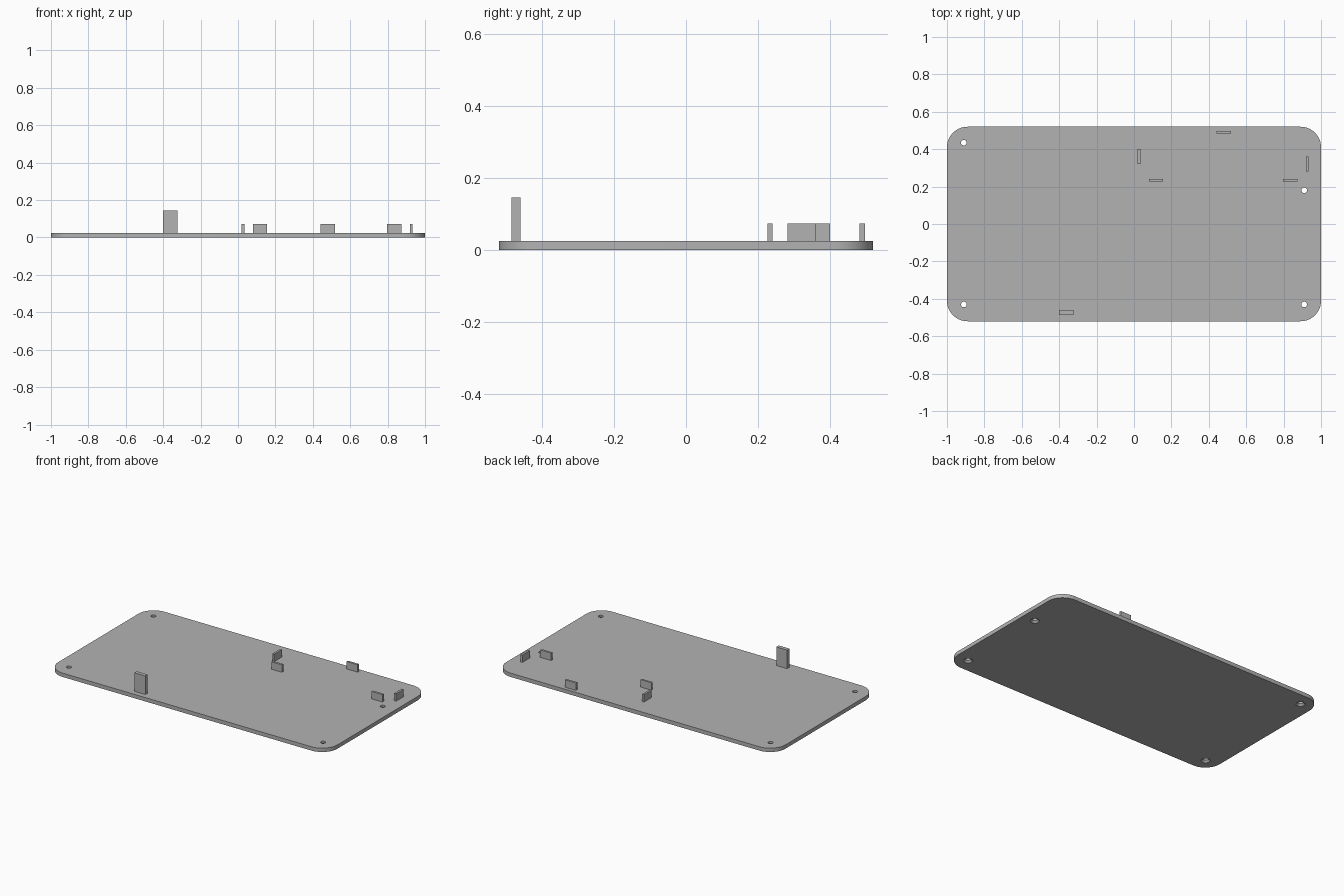
import bpy
import bmesh
from math import cos, sin, pi, radians

default = bpy.data.objects.get("Cube")
if default:
    bpy.data.objects.remove(default, do_unlink=True)

HALF_X, HALF_Y, THICK, CORNER = 1.0, 0.52, 0.025, 0.11

grey = bpy.data.materials.new("light grey plastic")
grey.use_nodes = True
grey.diffuse_color = (0.45, 0.45, 0.45, 1)
grey.node_tree.nodes["Principled BSDF"].inputs["Base Color"].default_value = grey.diffuse_color


def finish(name, bm):
    bmesh.ops.recalc_face_normals(bm, faces=bm.faces)
    mesh = bpy.data.meshes.new(name)
    bm.to_mesh(mesh)
    bm.free()
    mesh.materials.append(grey)
    obj = bpy.data.objects.new(name, mesh)
    bpy.context.collection.objects.link(obj)
    return obj


def stack_rings(bm, rings):
    """Closed solid skinned through matching rings of points."""
    loops = [[bm.verts.new(p) for p in ring] for ring in rings]
    n = len(loops[0])
    for a, b in zip(loops, loops[1:]):
        for i in range(n):
            j = (i + 1) % n
            bm.faces.new((a[i], a[j], b[j], b[i]))
    bm.faces.new(loops[0])
    bm.faces.new(loops[-1])


def circle(x, y, z, r, n=32):
    return [(x + r * cos(2 * pi * i / n), y + r * sin(2 * pi * i / n), z) for i in range(n)]


def rounded_outline(z, steps=16):
    points = []
    for k, (sx, sy) in enumerate(((1, 1), (-1, 1), (-1, -1), (1, -1))):
        for i in range(steps + 1):
            a = (k + i / steps) * pi / 2
            points.append((sx * (HALF_X - CORNER) + CORNER * cos(a),
                           sy * (HALF_Y - CORNER) + CORNER * sin(a), z))
    return points


# Base plate with rounded corners
bm = bmesh.new()
stack_rings(bm, [rounded_outline(0), rounded_outline(THICK)])
plate = finish("base_plate", bm)

# Countersunk screw holes, widening towards the underside
bm = bmesh.new()
for x, y in ((-0.91, 0.435), (-0.91, -0.43), (0.91, -0.43), (0.91, 0.18)):
    profile = ((-0.01, 0.027), (0, 0.027), (0.012, 0.015), (THICK + 0.01, 0.015))
    stack_rings(bm, [circle(x, y, z, r) for z, r in profile])
cutter = finish("screw_hole_cutter", bm)
cutter.hide_render = True
cutter.hide_viewport = True
cutter.display_type = 'WIRE'

holes = plate.modifiers.new("Screw holes", 'BOOLEAN')
holes.operation = 'DIFFERENCE'
holes.solver = 'EXACT'
holes.object = cutter

# Bake the holes so that the rims can be shaded sharp
bpy.context.view_layer.update()
evaluated = plate.evaluated_get(bpy.context.evaluated_depsgraph_get())
cut_mesh = bpy.data.meshes.new_from_object(evaluated)
plate.modifiers.clear()
plate.data = cut_mesh
bpy.data.objects.remove(cutter, do_unlink=True)

bpy.ops.object.select_all(action='DESELECT')
plate.select_set(True)
bpy.context.view_layer.objects.active = plate
bpy.ops.object.shade_smooth_by_angle(angle=radians(30))


# Upright tabs: centre x, centre y, width, depth, top height
def tab(name, x, y, width, depth, top):
    bm = bmesh.new()
    bmesh.ops.create_cube(bm, size=1)
    bmesh.ops.scale(bm, vec=(width, depth, top - THICK), verts=bm.verts)
    bmesh.ops.translate(bm, vec=(x, y, (top + THICK) / 2), verts=bm.verts)
    finish(name, bm)


LONG, THIN, LOW = 0.078, 0.014, 0.073
tab("front_tall_tab", -0.363, -0.473, LONG, 0.025, 0.145)
tab("middle_side_tab", 0.027, 0.361, THIN, LONG, LOW)
tab("middle_front_tab", 0.118, 0.227 + THIN / 2, LONG - 0.002, THIN, LOW)
tab("back_edge_tab", 0.479, 0.49, LONG, THIN, LOW)
tab("left_front_tab", 0.836, 0.227 + THIN / 2, LONG, THIN, LOW)
tab("left_side_tab", 0.927, 0.321, THIN, LONG, LOW)
